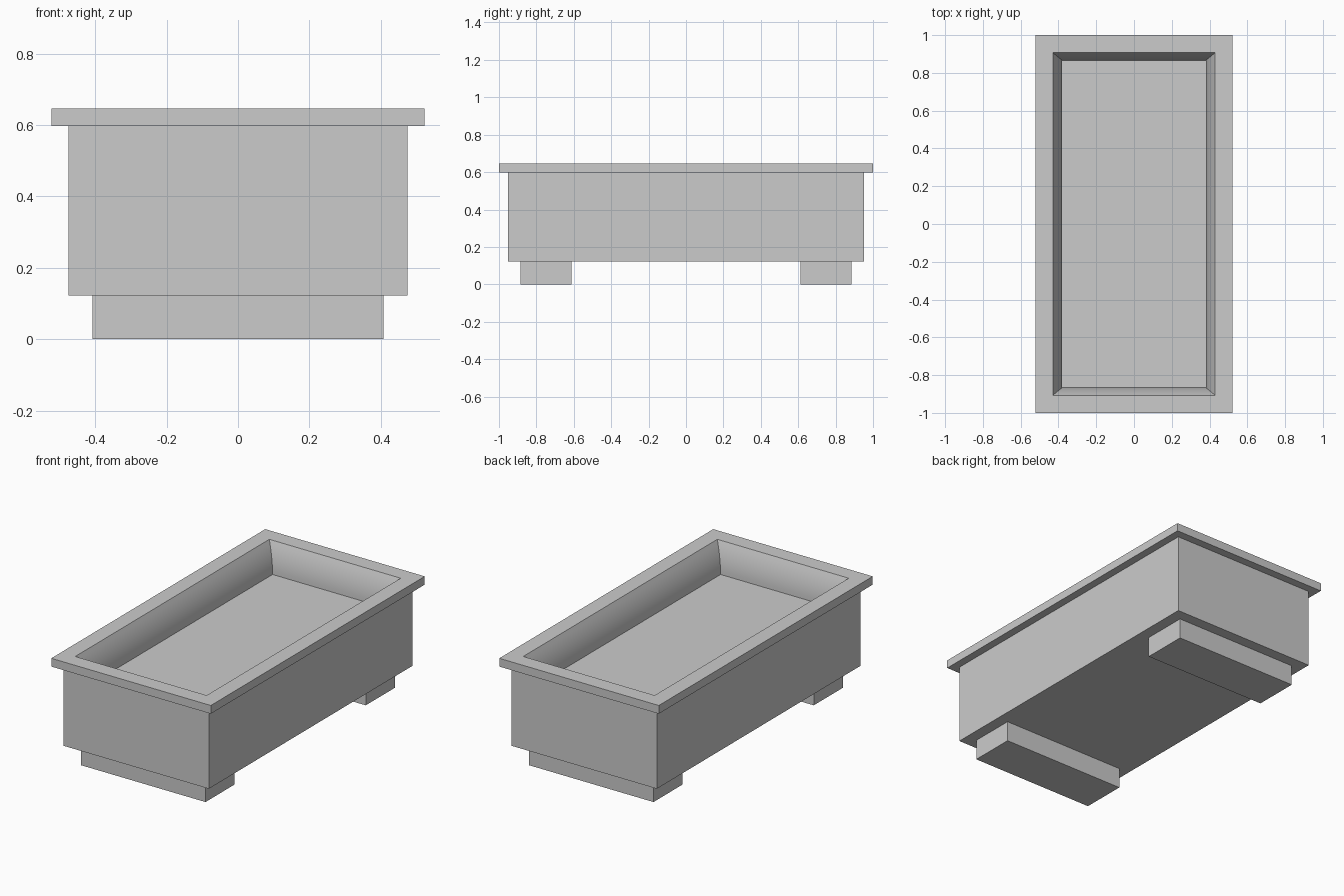
import bpy, bmesh
from math import radians

if "Cube" in bpy.data.objects:
    bpy.data.objects.remove(bpy.data.objects["Cube"])


def finish(name, bm):
    bmesh.ops.recalc_face_normals(bm, faces=bm.faces)
    mesh = bpy.data.meshes.new(name)
    bm.to_mesh(mesh)
    bm.free()
    obj = bpy.data.objects.new(name, mesh)
    bpy.context.collection.objects.link(obj)
    return obj


def loft(name, rings):
    """Stack of rectangles (half width, half length, z), capped at both ends."""
    bm = bmesh.new()
    loops = [[bm.verts.new((sx * x, sy * y, z))
              for sx, sy in ((-1, -1), (1, -1), (1, 1), (-1, 1))]
             for x, y, z in rings]
    for a, b in zip(loops, loops[1:]):
        for i in range(4):
            j = (i + 1) % 4
            bm.faces.new((a[i], a[j], b[j], b[i]))
    bm.faces.new(loops[0])
    bm.faces.new(loops[-1])
    return finish(name, bm)


# Trough: body, overhanging rim, then a curved basin wall down to the floor
RIM_Z, FLOOR_Z, BODY_Z, FOOT_Z = 0.646, 0.467, 0.597, 0.122
rings = [(0.475, 0.951, FOOT_Z), (0.475, 0.951, BODY_Z),
         (0.522, 1.0, BODY_Z), (0.522, 1.0, RIM_Z)]
STEPS = 8
for i in range(STEPS + 1):
    t = i / STEPS
    inset = 1 - (1 - t) ** 2
    rings.append((0.43 - 0.05 * inset, 0.907 - 0.041 * inset,
                  RIM_Z + (FLOOR_Z - RIM_Z) * t))
trough = loft("trough", rings)

bpy.ops.object.select_all(action='DESELECT')
trough.select_set(True)
bpy.context.view_layer.objects.active = trough
bpy.ops.object.shade_smooth_by_angle(angle=radians(30))

# Feet: one wide block near each end
for name, side in (("front_foot", -1), ("back_foot", 1)):
    foot = loft(name, [(0.407, 0.136, 0.0), (0.407, 0.136, FOOT_Z)])
    foot.location.y = side * 0.749
